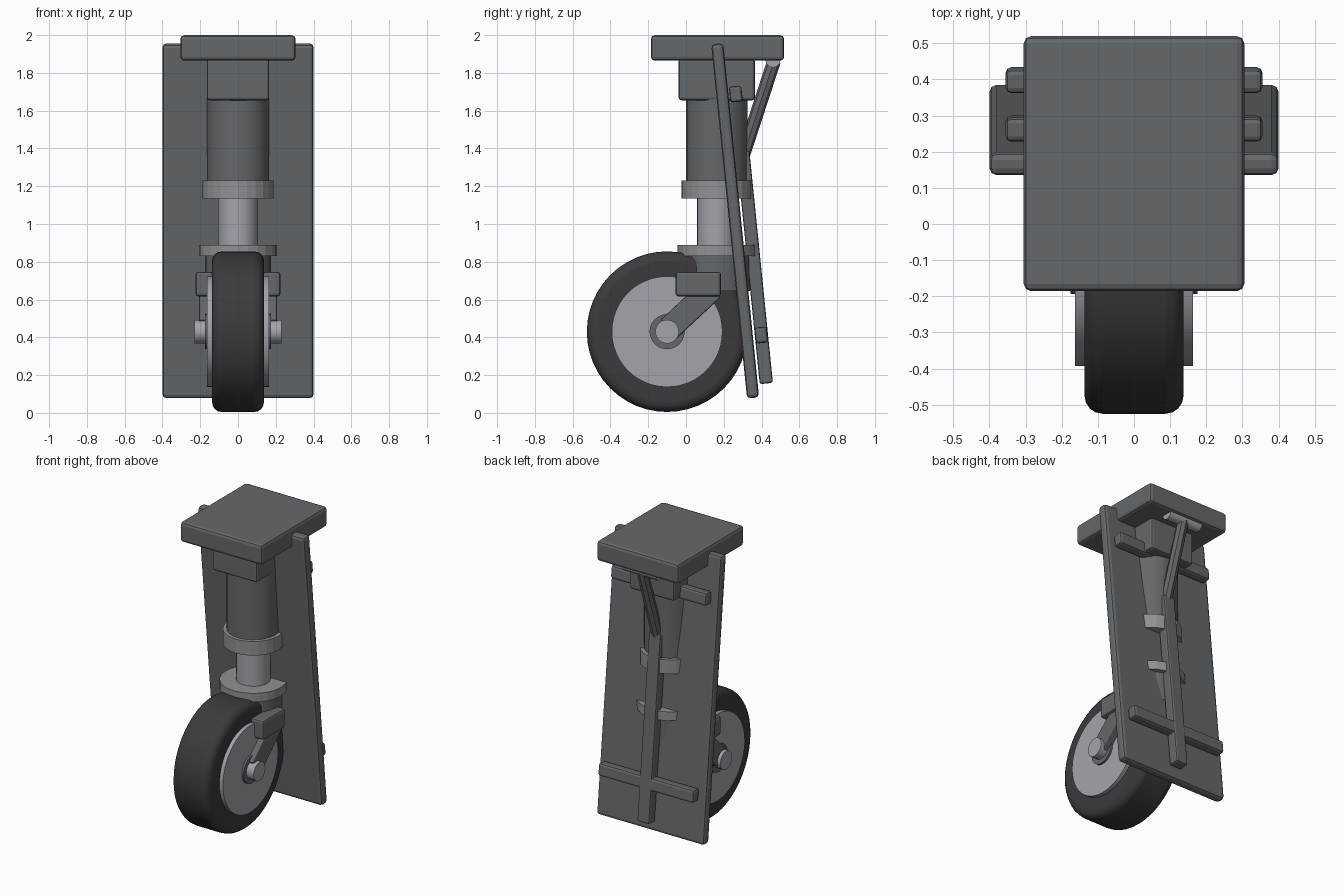
import bpy, math
from mathutils import Vector, Matrix

if "Cube" in bpy.data.objects:
    bpy.data.objects.remove(bpy.data.objects["Cube"])


def mat(name, rgb):
    m = bpy.data.materials.new(name)
    m.diffuse_color = (*rgb, 1)
    m.use_nodes = True
    m.node_tree.nodes["Principled BSDF"].inputs["Base Color"].default_value = m.diffuse_color
    return m


GREY = mat("dark grey paint", (0.13, 0.14, 0.15))
STEEL = mat("bright steel", (0.36, 0.375, 0.41))
COLLAR = mat("collar metal", (0.28, 0.285, 0.30))
RUBBER = mat("black rubber", (0.045, 0.042, 0.046))


def finish(name, material, bevel=0, segments=2, smooth=None):
    ob = bpy.context.object
    ob.name = name
    ob.data.materials.append(material)
    if smooth:
        bpy.ops.object.shade_smooth_by_angle(angle=math.radians(smooth))
    if bevel:
        b = ob.modifiers.new("bevel", 'BEVEL')
        b.width, b.segments, b.limit_method = bevel, segments, 'ANGLE'
        b.angle_limit = math.radians(40)
    return ob


def box(name, center, size, material=GREY, tilt=0, bevel=0.015):
    bpy.ops.mesh.primitive_cube_add(size=1, location=center)
    ob = bpy.context.object
    ob.data.transform(Matrix.Diagonal((*size, 1)))
    ob.rotation_euler.x = tilt
    return finish(name, material, bevel)


def rod(name, a, b, radius, material, sides=24, smooth=None, bevel=0, segments=2):
    a, b = Vector(a), Vector(b)
    d = b - a
    bpy.ops.mesh.primitive_cylinder_add(vertices=sides, radius=radius, depth=d.length,
                                        location=(a + b) / 2)
    bpy.context.object.rotation_euler = d.to_track_quat('Z', 'Y').to_euler()
    return finish(name, material, bevel, segments, smooth)


# Mounting plate and block
box("top_plate", (0, 0.167, 1.932), (0.61, 0.705, 0.135), bevel=0.02)
box("mount_block", (0, 0.163, 1.765), (0.33, 0.405, 0.22), bevel=0.015)

# Telescopic leg: name, z range, radius, material, smoothing
LEG_Y = 0.163
for name, z0, z1, r, m, s in (
        ("upper_leg", 1.18, 1.70, 0.163, GREY, 30),
        ("upper_collar", 1.135, 1.23, 0.187, COLLAR, None),
        ("piston", 0.80, 1.20, 0.105, STEEL, 30),
        ("lower_collar", 0.83, 0.89, 0.207, COLLAR, None),
        ("fork_crown", 0.645, 0.84, 0.175, GREY, 30)):
    rod(name, (0, LEG_Y, z0), (0, LEG_Y, z1), r, m, smooth=s)

# Wheel
WY, WZ = -0.10, 0.43
rod("tyre", (-0.137, WY, WZ), (0.137, WY, WZ), 0.425, RUBBER, 48, 60, 0.05, 4)
rod("wheel_hub", (-0.163, WY, WZ), (0.163, WY, WZ), 0.293, STEEL, 48, 30)
rod("hub_ring", (-0.176, WY, WZ), (0.176, WY, WZ), 0.093, GREY, 24, 30)
rod("axle", (-0.23, WY, WZ), (0.23, WY, WZ), 0.063, STEEL, 16, 30)

# Fork arms with their shoulder blocks on both sides
for side, s in (("left", -1), ("right", 1)):
    a, b = Vector((0, -0.09, 0.445)), Vector((0, 0.14, 0.66))
    d = b - a
    c = (a + b) / 2
    box(side + "_fork_arm", (s * 0.18, c.y, c.z), (0.054, d.length, 0.13),
        tilt=math.atan2(d.z, d.y), bevel=0.008)
    box(side + "_fork_shoulder", (s * 0.178, 0.065, 0.682), (0.094, 0.24, 0.13))

# Tilted bay door with stiffeners on its back
TILT = math.atan2(0.19, 1.875)
box("bay_door", (0, 0.26, 1.017), (0.8, 0.064, 1.885), tilt=TILT, bevel=0.02)
box("door_spine", (0, 0.363, 0.77), (0.09, 0.07, 1.235), tilt=TILT, bevel=0.012)
for name, y, z in (("upper_door_rib", 0.264, 1.688), ("lower_door_rib", 0.398, 0.412)):
    box(name, (0, y, z), (0.71, 0.066, 0.085), tilt=TILT, bevel=0.015)

# Door strut hanging from a hinge pin under the plate
rod("door_strut", (0, 0.465, 1.86), (0, 0.295, 1.34), 0.036, GREY, 8)
rod("hinge_pin", (-0.125, 0.46, 1.868), (0.125, 0.46, 1.868), 0.04, STEEL, 12, 35)
